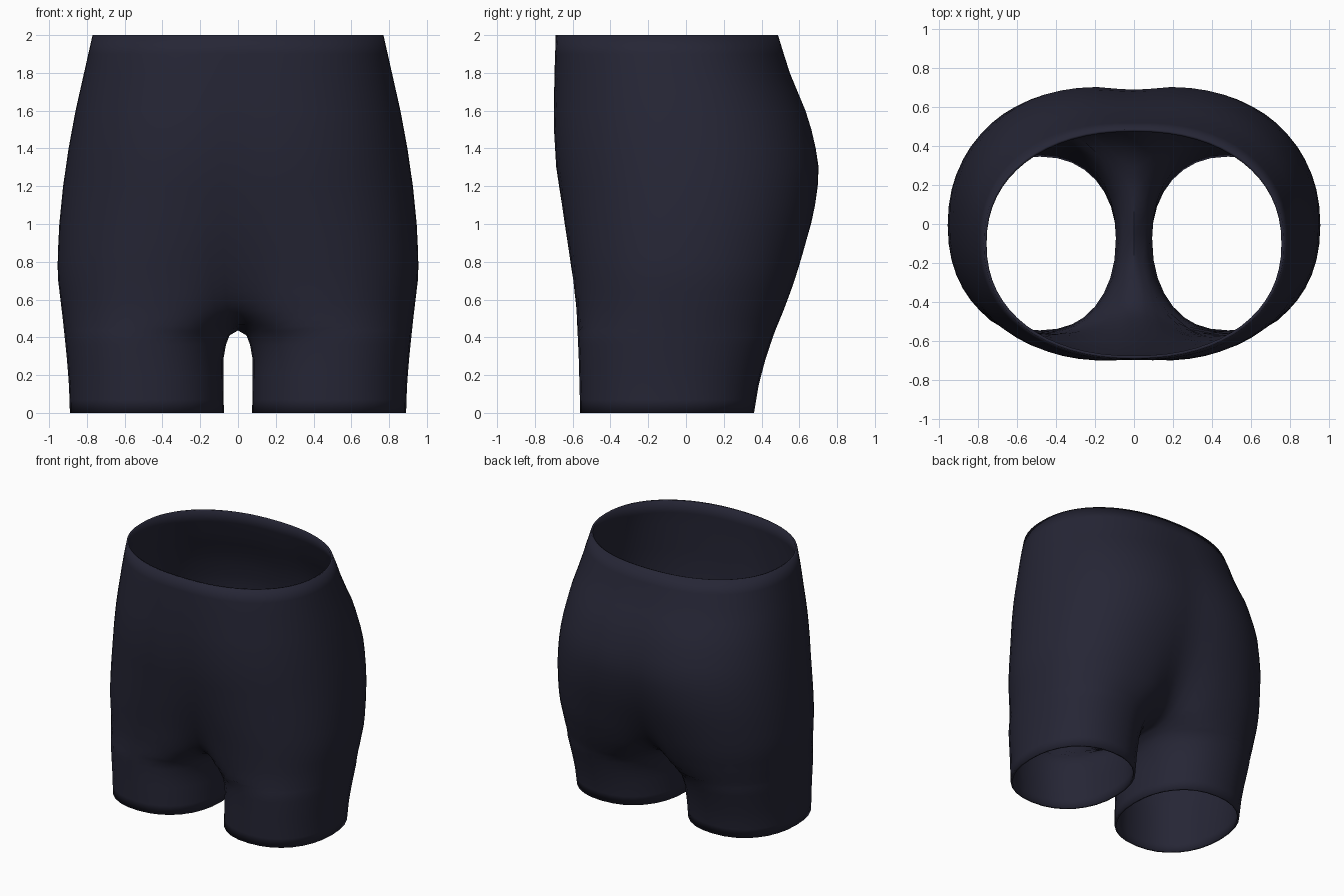
import bpy, bmesh, math

if "Cube" in bpy.data.objects:
    bpy.data.objects.remove(bpy.data.objects["Cube"])

N = 2.2          # superellipse exponent of the cross-sections
SEG = 32         # segments around each half


def lerp(table, z):
    """Piecewise linear lookup in (z, value) pairs."""
    for (z0, v0), (z1, v1) in zip(table, table[1:]):
        if z <= z1:
            return v0 + (v1 - v0) * (z - z0) / (z1 - z0)
    return table[-1][1]


# Profiles by height: side outline, front outline, back outline
SIDE = [(0, .89), (.15, .895), (.3, .907), (.5, .928), (.7, .952), (.8, .956),
        (1, .946), (1.2, .926), (1.4, .897), (1.6, .86), (1.8, .815), (2, .77)]
FRONT = [(0, -.56), (.3, -.568), (.55, -.58), (.7, -.597), (1, -.642),
         (1.3, -.687), (1.5, -.70), (1.7, -.70), (2, -.69)]
BACK = [(0, .36), (.15, .385), (.3, .425), (.43, .47), (.55, .52), (.7, .575),
        (.85, .62), (1, .662), (1.15, .695), (1.3, .702), (1.45, .68),
        (1.6, .635), (1.8, .55), (2, .487)]
# Gap beside the centre line below the crotch, and depth of the seam above it
INNER = [(0, .075), (.28, .078), (.36, .064), (.41, .045), (.435, 0)]
SEAM = [(.435, 0), (.46, .4), (.5, .58), (.58, .73), (.7, .83), (.85, .9),
        (1, .945), (1.2, .975), (1.4, .985), (1.7, .997), (2, 1)]
LEVELS = [0, .07, .14, .21, .28, .36, .41, .435, .46, .5, .54, .58, .64, .7, .77,
          .85, .92, 1, 1.1, 1.2, 1.3, 1.4, 1.5, 1.6, 1.7, 1.8, 1.9, 2]


def power(v):
    return math.copysign(abs(v) ** (2 / N), v)


def ring(z):
    """Right-hand cross-section, running from the front seam to the back seam."""
    xo, yf, yb = lerp(SIDE, z), lerp(FRONT, z), lerp(BACK, z)
    cut = 0
    if z <= .435:
        xi = lerp(INNER, z)
    else:
        s = lerp(SEAM, z)
        k = max(0, 1 - s ** N) ** (1 / N)
        xi = -xo * (1 - k) / (1 + k)
        cut = math.asin(min(1, s ** (N / 2)))
    cx, rx, cy, ry = (xo + xi) / 2, (xo - xi) / 2, (yf + yb) / 2, (yb - yf) / 2
    end = math.pi - cut
    pts = []
    for i in range(SEG + 1):
        a = end * (2 * i / SEG - 1)
        pts.append((max(0, cx + rx * power(math.cos(a))),
                    cy + ry * power(math.sin(a)), z))
    return pts


# Shorts: both halves lofted from the same rings and welded on the centre line
bm = bmesh.new()
rings = [ring(z) for z in LEVELS]
for side in (1, -1):
    rows = [[bm.verts.new((side * x, y, z)) for x, y, z in r] for r in rings]
    for lo, hi in zip(rows, rows[1:]):
        for i in range(SEG):
            quad = [lo[i], lo[i + 1], hi[i + 1], hi[i]]
            bm.faces.new(quad if side == 1 else quad[::-1])
bmesh.ops.remove_doubles(bm, verts=bm.verts[:], dist=.0005)

# Soften the seam and crotch
for reach, top in ((.16, 1.75), (.16, 1.75), (.24, 1.2), (.16, 1.2), (.1, 1.2)):
    soft = [v for v in bm.verts if abs(v.co.x) < reach and .43 < v.co.z < top]
    bmesh.ops.smooth_vert(bm, verts=soft, factor=.5,
                          use_axis_x=True, use_axis_y=True, use_axis_z=True)

mesh = bpy.data.meshes.new("shorts")
bm.to_mesh(mesh)
bm.free()
shorts = bpy.data.objects.new("shorts", mesh)
bpy.context.collection.objects.link(shorts)

# Dark navy cloth
cloth = bpy.data.materials.new("dark navy cloth")
cloth.diffuse_color = (.019, .019, .036, 1)
cloth.use_nodes = True
cloth.node_tree.nodes["Principled BSDF"].inputs["Base Color"].default_value = cloth.diffuse_color
mesh.materials.append(cloth)

# Cloth thickness, turned inwards
shell = shorts.modifiers.new("thickness", "SOLIDIFY")
shell.thickness = .015
shell.offset = -1

bpy.context.view_layer.objects.active = shorts
shorts.select_set(True)
bpy.ops.object.shade_smooth_by_angle(angle=math.radians(50))
